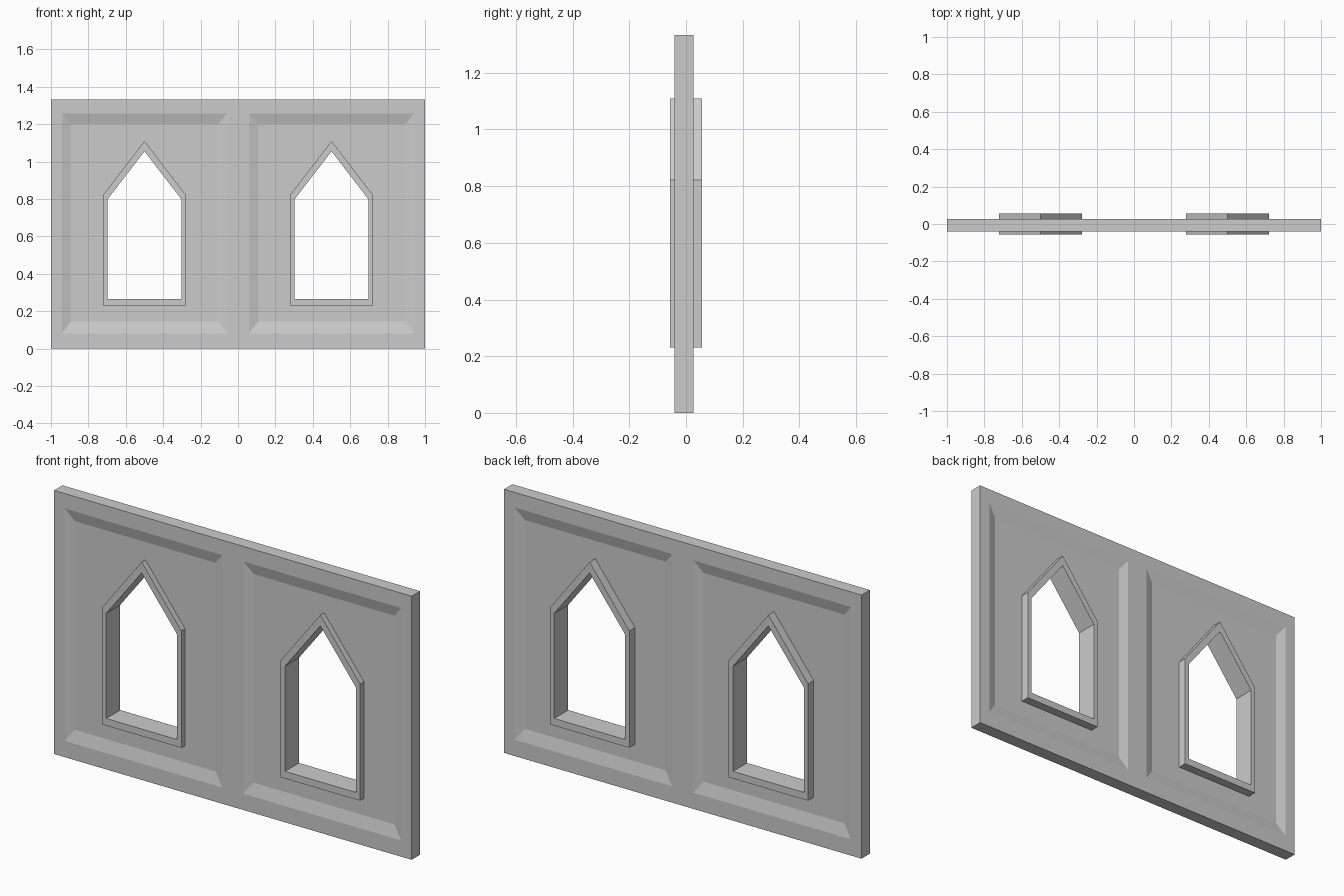
import bpy, bmesh

if "Cube" in bpy.data.objects:
    bpy.data.objects.remove(bpy.data.objects["Cube"])

HEIGHT = 1.333
FRONT, BACK = -0.041, 0.026        # wall faces
FRAME_Y = 0.056                    # frame faces
DEPTH = 0.015                      # recess depth


def loft(name, sections, ring=False):
    """Skin matching outlines; either cap both ends or close into a ring."""
    bm = bmesh.new()
    loops = [[bm.verts.new(p) for p in s] for s in sections]
    pairs = list(zip(loops, loops[1:]))
    if ring:
        pairs.append((loops[-1], loops[0]))
    else:
        bm.faces.new(loops[0])
        bm.faces.new(loops[-1])
    for a, b in pairs:
        n = len(a)
        for i in range(n):
            j = (i + 1) % n
            bm.faces.new((a[i], a[j], b[j], b[i]))
    bmesh.ops.recalc_face_normals(bm, faces=bm.faces)
    mesh = bpy.data.meshes.new(name)
    bm.to_mesh(mesh)
    bm.free()
    ob = bpy.data.objects.new(name, mesh)
    bpy.context.collection.objects.link(ob)
    return ob


def rect(x0, x1, z0, z1, y):
    return [(x0, y, z0), (x1, y, z0), (x1, y, z1), (x0, y, z1)]


def gable(cx, half, sill, shoulder, apex, y):
    return [(cx - half, y, sill), (cx + half, y, sill), (cx + half, y, shoulder),
            (cx, y, apex), (cx - half, y, shoulder)]


def cut(target, cutter):
    mod = target.modifiers.new("cut", 'BOOLEAN')
    mod.operation = 'DIFFERENCE'
    mod.solver = 'EXACT'
    mod.object = cutter
    bpy.context.view_layer.objects.active = target
    bpy.ops.object.modifier_apply(modifier=mod.name)
    bpy.data.objects.remove(cutter)


# Wall slab
wall = loft("wall", [rect(-1, 1, 0, HEIGHT, y) for y in (FRONT, BACK)])

OUTER = (0.222, 0.23, 0.821, 1.11)
INNER = (0.198, 0.266, 0.798, 1.055)

for side, cx in (("left", -0.5), ("right", 0.5)):
    # Sloped recessed panel on both faces
    for y, out in ((FRONT, -1), (BACK, 1)):
        cut(wall, loft("panel_cutter", [
            rect(cx - 0.394, cx + 0.394, 0.145, 1.2, y - out * DEPTH),
            rect(cx - 0.441, cx + 0.441, 0.082, 1.257, y),
            rect(cx - 0.441, cx + 0.441, 0.082, 1.257, y + out * 0.1)]))
    # Window hole through the wall
    cut(wall, loft("window_cutter", [gable(cx, *OUTER, y) for y in (-0.2, 0.2)]))
    # Pointed window frame
    loft(side + "_window_frame", [
        gable(cx, *OUTER, -FRAME_Y), gable(cx, *INNER, -FRAME_Y),
        gable(cx, *INNER, FRAME_Y), gable(cx, *OUTER, FRAME_Y)], ring=True)
